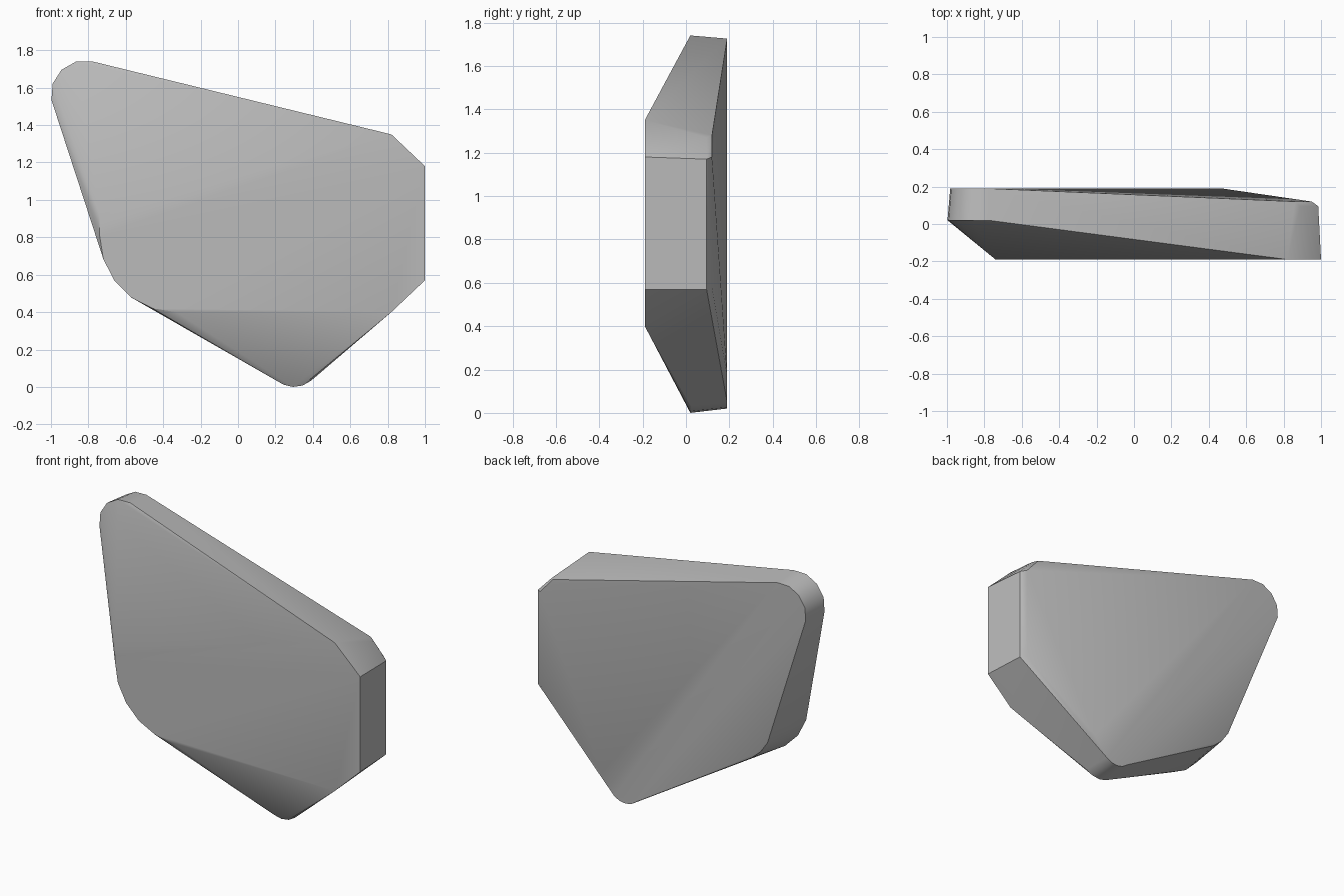
import bpy
import bmesh
import math

cube = bpy.data.objects.get("Cube")
if cube:
    bpy.data.objects.remove(cube, do_unlink=True)

# One plain grey for the whole stone
grey = bpy.data.materials.new("stone grey")
grey.use_nodes = True
colour = (0.5, 0.5, 0.5, 1)
grey.diffuse_color = colour
grey.node_tree.nodes["Principled BSDF"].inputs["Base Color"].default_value = colour


def arc(centre, radius, start, end, depth, steps=4):
    """Rounded corner in a plane parallel to the front."""
    points = []
    for i in range(steps + 1):
        angle = math.radians(start + (end - start) * i / steps)
        points.append((centre[0] + radius * math.cos(angle), depth,
                       centre[1] + radius * math.sin(angle)))
    return points


def outline(depth, *corners):
    """Straight-edged corners in a plane parallel to the front."""
    return [(x, depth, z) for x, z in corners]


FRONT, SHOULDER, BACK = -0.19, 0.02, 0.19
TOP_TIP, BOTTOM_TIP, LOWER_CURVE = (-0.82, 1.565), (0.3, 0.14), (-0.33, 0.81)

points = []

# Flat front: clipped right side and curved lower corner
points += outline(FRONT, (0.82, 1.35), (1, 1.18), (1, 0.57), (0.82, 0.4), (-0.74, 0.92))
points += arc(LOWER_CURVE, 0.41, 180, 270, FRONT, 5)

# Rounded tips, swept back from the front face
points += arc(TOP_TIP, 0.18, 190, 77, SHOULDER)
points += arc(BOTTOM_TIP, 0.14, 225, 310, SHOULDER)

# Back rim of the clipped side, with a small bevel
points += outline(0.095, (0.89, 1.27), (0.985, 1.17), (0.985, 0.57))
points += outline(0.12, (0.86, 1.28), (0.95, 1.18), (0.95, 0.58))

# Back rim of the lower curve
points += arc(LOWER_CURVE, 0.37, 195, 235, 0.11, 3)

# Back face, running between the two tips
points += arc(TOP_TIP, 0.165, 190, 77, BACK)
points += arc(BOTTOM_TIP, 0.12, 225, 310, BACK)
points += outline(BACK, (0.47, 0.17))

# Wrap the outlines in one solid skin
bm = bmesh.new()
for point in points:
    bm.verts.new(point)
hull = bmesh.ops.convex_hull(bm, input=bm.verts[:])
loose = [v for v in bm.verts if not v.link_faces]
bmesh.ops.delete(bm, geom=loose, context='VERTS')
bmesh.ops.dissolve_limit(bm, angle_limit=math.radians(0.5),
                         verts=bm.verts[:], edges=bm.edges[:])
bmesh.ops.recalc_face_normals(bm, faces=bm.faces[:])

mesh = bpy.data.meshes.new("stone")
bm.to_mesh(mesh)
bm.free()
mesh.materials.append(grey)
stone = bpy.data.objects.new("stone", mesh)
bpy.context.collection.objects.link(stone)

# Soft shallow creases, crisp rims
bpy.ops.object.select_all(action='DESELECT')
stone.select_set(True)
bpy.context.view_layer.objects.active = stone
bpy.ops.object.shade_smooth_by_angle(angle=math.radians(30))
